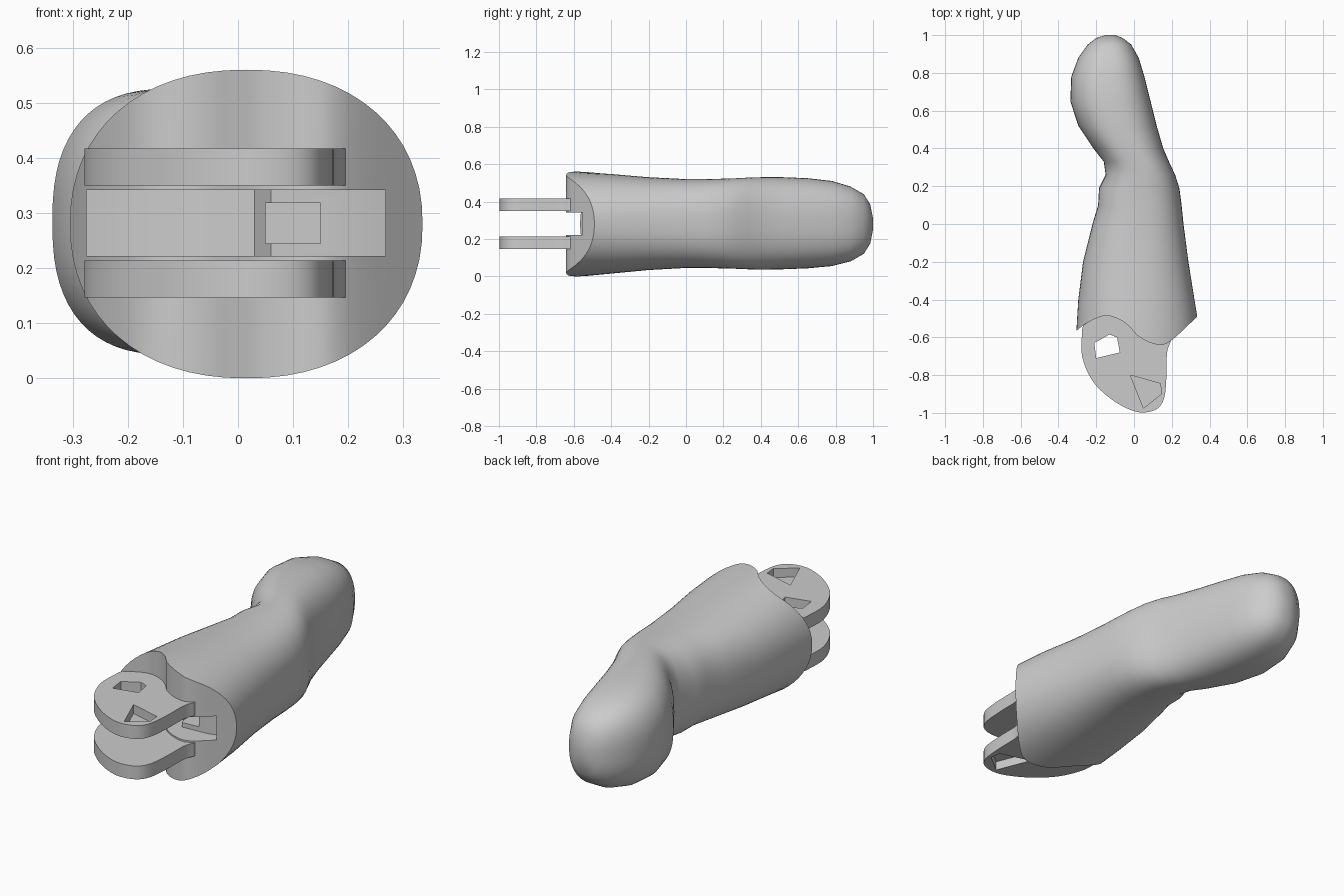
import bpy, bmesh, math
from mathutils import Vector

cube = bpy.data.objects.get("Cube")
if cube:
    bpy.data.objects.remove(cube, do_unlink=True)

grey = bpy.data.materials.new("plain grey")
grey.use_nodes = True
COLOUR = (0.6, 0.6, 0.6, 1)
grey.diffuse_color = COLOUR
grey.node_tree.nodes["Principled BSDF"].inputs["Base Color"].default_value = COLOUR


def make_object(name, bm):
    bmesh.ops.recalc_face_normals(bm, faces=bm.faces)
    mesh = bpy.data.meshes.new(name)
    bm.to_mesh(mesh)
    bm.free()
    mesh.materials.append(grey)
    ob = bpy.data.objects.new(name, mesh)
    bpy.context.collection.objects.link(ob)
    return ob


def prism(name, outline, z0, z1):
    """Extrude a plan outline between two heights."""
    bm = bmesh.new()
    face = bm.faces.new([bm.verts.new((x, y, z0)) for x, y in outline])
    up = bmesh.ops.extrude_face_region(bm, geom=[face])["geom"]
    bmesh.ops.translate(bm, vec=(0, 0, z1 - z0),
                        verts=[v for v in up if isinstance(v, bmesh.types.BMVert)])
    return make_object(name, bm)


def cut(target, cutter):
    mod = target.modifiers.new("cut", 'BOOLEAN')
    mod.operation = 'DIFFERENCE'
    mod.solver = 'EXACT'
    mod.object = cutter
    bpy.context.view_layer.objects.active = target
    bpy.ops.object.modifier_apply(modifier=mod.name)
    bpy.data.objects.remove(cutter, do_unlink=True)


def smooth(ob, degrees):
    bpy.ops.object.select_all(action='DESELECT')
    ob.select_set(True)
    bpy.context.view_layer.objects.active = ob
    bpy.ops.object.shade_smooth_by_angle(angle=math.radians(degrees))


def spline(points, steps):
    """Catmull-Rom curve through the plan points."""
    p = [Vector(q) for q in points]
    p = [2 * p[0] - p[1]] + p + [2 * p[-1] - p[-2]]
    out = []
    for a, b, c, d in zip(p, p[1:], p[2:], p[3:]):
        for i in range(steps):
            t = i / steps
            out.append(0.5 * (2 * b + (c - a) * t + (2 * a - 5 * b + 4 * c - d) * t * t
                              + (3 * b - a - 3 * c + d) * t ** 3))
    return out + [p[-2]]


# Wavy joint edge in plan: hollow on the right, bulging on the left
EDGE = spline([(-.31, -.57), (-.25, -.525), (-.15, -.485), (-.05, -.52), (.03, -.6),
               (.13, -.64), (.2, -.615), (.34, -.485)], 6)


def edge_y(x):
    for a, b in zip(EDGE, EDGE[1:]):
        if x <= b.x:
            return a.y + (b.y - a.y) * (x - a.x) / (b.x - a.x)
    return EDGE[-1].y


# Finger body sections: y, right side, left side, bottom, top, squareness
SECTIONS = [
    (-.56, -.305, .335, .0, .56, 2.2),
    (-.4, -.295, .32, .015, .547, 2.3),
    (-.2, -.27, .288, .034, .53, 2.4),
    (0, -.22, .262, .045, .52, 2.5),
    (.1, -.19, .252, .045, .52, 2.5),
    (.19, -.185, .24, .043, .522, 2.5),
    (.26, -.15, .218, .041, .524, 2.5),
    (.33, -.16, .185, .038, .528, 2.5),
    (.4, -.215, .155, .037, .53, 2.5),
    (.52, -.295, .12, .038, .53, 2.5),
    (.65, -.337, .088, .043, .525, 2.5),
    (.78, -.332, .055, .055, .51, 2.5),
    (.88, -.295, .025, .08, .48, 2.5),
    (.95, -.245, -.015, .12, .44, 2.4),
    (.985, -.2, -.06, .175, .385, 2.3),
    (1, -.15, -.1, .25, .31, 2.2),
]
N = 64
bm = bmesh.new()
rings = []
for row, (y, x0, x1, z0, z1, power) in enumerate(SECTIONS):
    ring = []
    for i in range(N):
        c, s = math.cos(math.tau * i / N), math.sin(math.tau * i / N)
        x = (x0 + x1) / 2 + (x1 - x0) / 2 * math.copysign(abs(c) ** (2 / power), c)
        z = (z0 + z1) / 2 + (z1 - z0) / 2 * math.copysign(abs(s) ** (2 / power), s)
        ring.append(bm.verts.new((x, y if row else edge_y(x), z)))
    rings.append(ring)
for a, b in zip(rings, rings[1:]):
    for i in range(N):
        j = (i + 1) % N
        bm.faces.new((a[i], a[j], b[j], b[i]))
bm.faces.new(rings[-1])
# Joint face made of upright strips that follow the wavy edge
first = rings[0]
for i in range(N // 2):
    strip = [first[i], first[i + 1], first[(N - i - 1) % N], first[(N - i) % N]]
    bm.faces.new(list(dict.fromkeys(strip)))
body = make_object("finger_body", bm)

# Slot between the hinge plates, then a deeper tendon channel
cut(body, prism("slot_cutter", [(-.275, -.75), (.268, -.75), (.268, -.5), (.2, -.52),
                                (.06, -.53), (.03, -.46), (-.12, -.4), (-.275, -.42)],
                .222, .342))
cut(body, prism("channel_cutter", [(.05, -.6), (.15, -.6), (.15, -.35), (.05, -.35)],
                .245, .318))
smooth(body, 35)

# Hinge plates with a pin hole and a recess at the tip
plan = spline([(-.275, -.56), (-.275, -.7), (-.22, -.83), (-.13, -.92), (-.04, -.975),
               (.04, -.998), (.12, -.98), (.16, -.92), (.172, -.8), (.175, -.68),
               (.195, -.62)], 4)
plan += [Vector((.19, -.56)), Vector((0, -.5)), Vector((-.12, -.44)), Vector((-.25, -.46))]
PIN = [(-.21, -.63), (-.13, -.585), (-.09, -.6), (-.075, -.68), (-.2, -.71)]
TIP = [(-.02, -.8), (.14, -.845), (.145, -.9), (.05, -.975)]

for name, z0, z1, outer in (("lower_hinge_plate", .147, .214, -1),
                            ("upper_hinge_plate", .35, .417, 1)):
    plate = prism(name, plan, z0, z1)
    cut(plate, prism("pin_cutter", PIN, .1, .5))
    face = z1 if outer > 0 else z0
    lo, hi = sorted((face - outer * .045, face + outer * .05))
    cut(plate, prism("tip_cutter", TIP, lo, hi))
    smooth(plate, 30)
